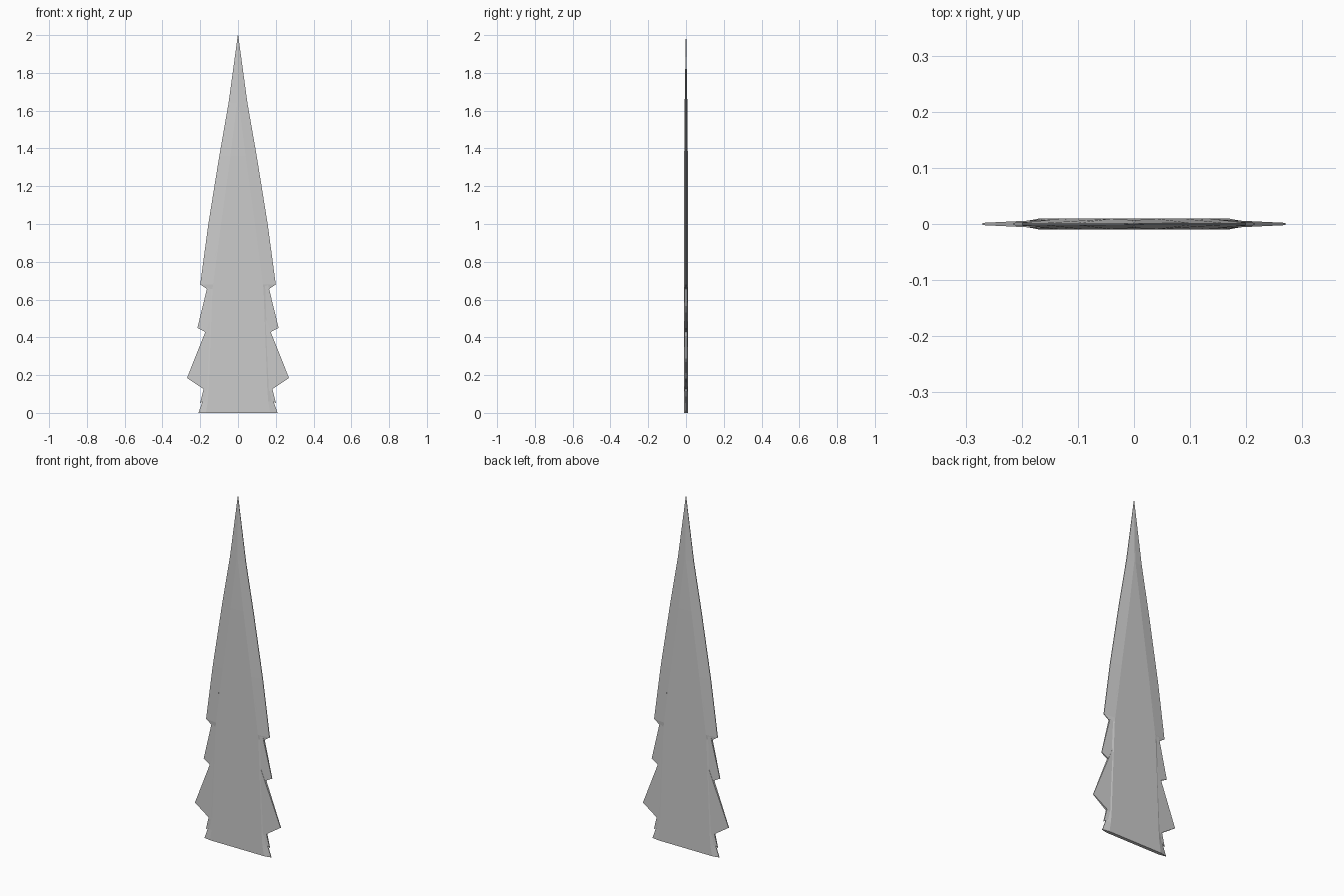
import bpy
import bmesh

if "Cube" in bpy.data.objects:
    bpy.data.objects.remove(bpy.data.objects["Cube"])

EDGE = 0.002   # half thickness at the sharp edge
CORE = 0.0095  # half thickness of the flat middle


def finish(bm, name):
    bmesh.ops.recalc_face_normals(bm, faces=bm.faces)
    mesh = bpy.data.meshes.new(name)
    bm.to_mesh(mesh)
    bm.free()
    obj = bpy.data.objects.new(name, mesh)
    bpy.context.collection.objects.link(obj)
    return obj


def loft(name, rows):
    """Stack of bevelled sections: height, half width, flat half width, half thickness."""
    bm = bmesh.new()
    rings = []
    for z, w, c, t in rows:
        e = min(EDGE, t)
        pts = [(-w, -e), (-c, -t), (c, -t), (w, -e),
               (w, e), (c, t), (-c, t), (-w, e)]
        rings.append([bm.verts.new((x, y, z)) for x, y in pts])
    for a, b in zip(rings, rings[1:]):
        for i in range(8):
            j = (i + 1) % 8
            bm.faces.new((a[i], a[j], b[j], b[i]))
    bm.faces.new(rings[0])
    bm.faces.new(rings[-1])
    return finish(bm, name)


def barb(name, outline):
    """Side barb tapering outwards to a thin tip, mirrored to both sides."""
    bm = bmesh.new()
    for s in (1, -1):
        front, back = [], []
        for x, z, t in outline:
            front.append(bm.verts.new((s * x, -t, z)))
            back.append(bm.verts.new((s * x, t, z)))
        n = len(outline)
        bm.faces.new(front)
        bm.faces.new(back)
        for i in range(n):
            j = (i + 1) % n
            bm.faces.new((front[i], front[j], back[j], back[i]))
    bmesh.ops.triangulate(bm, faces=[f for f in bm.faces if len(f.verts) > 4])
    return finish(bm, name)


# Main spike with its first shoulder and the flared base
loft("blade", [
    (2.0, 0.001, 0.0005, 0.001),
    (1.64, 0.05, 0.004, 0.007),
    (1.36, 0.099, 0.04, CORE),
    (1.0, 0.157, 0.09, CORE),
    (0.68, 0.2, 0.132, CORE),
    (0.655, 0.163, 0.135, CORE),
    (0.13, 0.178, 0.155, CORE),
    (0.06, 0.188, 0.16, CORE),
    (0.0, 0.21, 0.17, CORE),
])

# Overlapping side barbs, getting wider downwards
T = 0.009
barb("upper_barbs", [(0.115, 0.86, T), (0.215, 0.45, EDGE), (0.12, 0.40, T)])
barb("lower_barbs", [(0.125, 0.55, T), (0.27, 0.185, EDGE), (0.12, 0.085, T)])
barb("base_barbs", [(0.15, 0.25, 0.008), (0.201, 0.052, EDGE), (0.15, 0.085, 0.008)])
